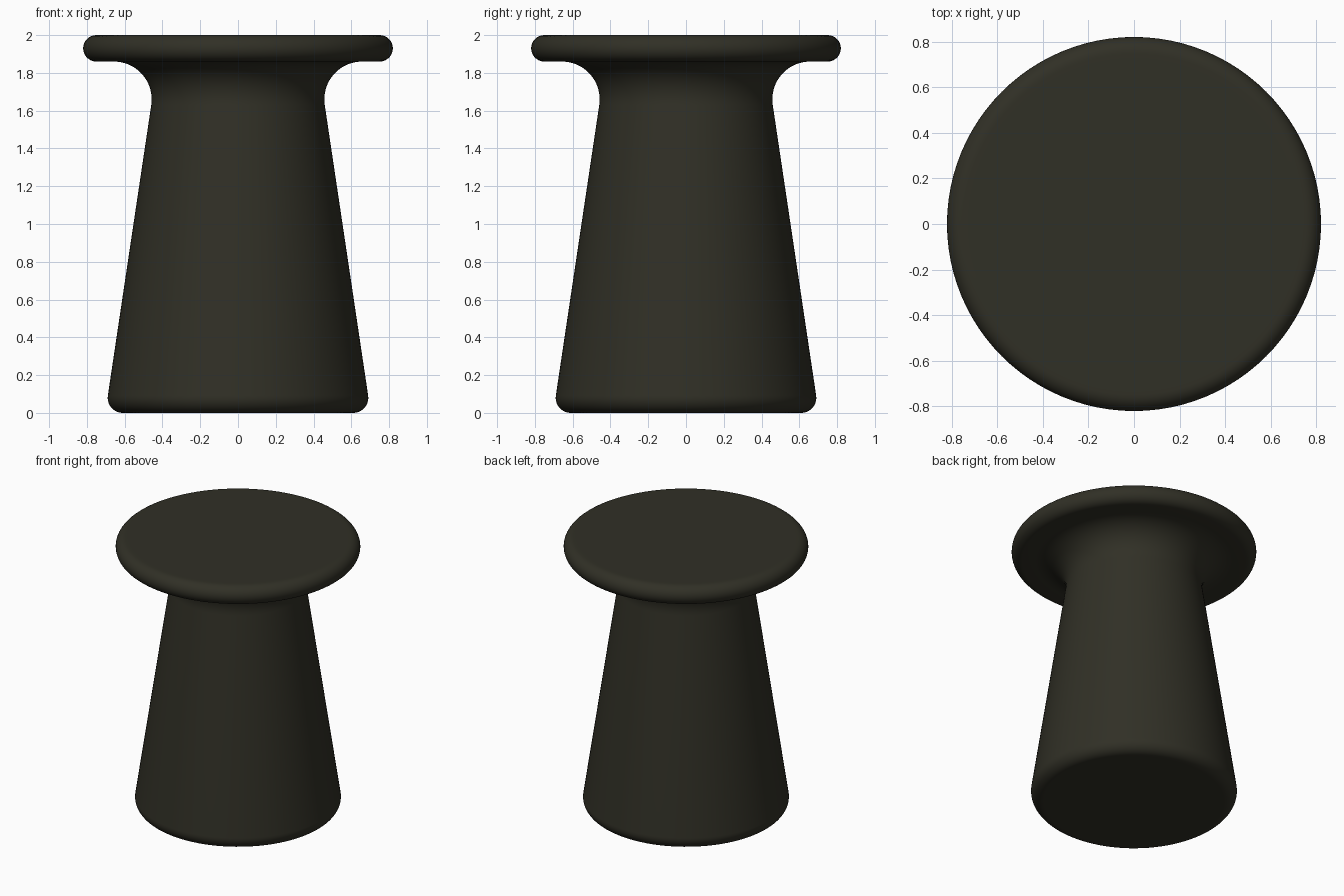
import bpy, bmesh, math

if "Cube" in bpy.data.objects:
    bpy.data.objects.remove(bpy.data.objects["Cube"])

SEGMENTS = 96


def arc(cx, cz, r, start, end, steps):
    """Points (radius, height) along an arc, angles in degrees."""
    pts = []
    for i in range(steps + 1):
        a = math.radians(start + (end - start) * i / steps)
        pts.append((cx + r * math.cos(a), cz + r * math.sin(a)))
    return pts


def lathe(name, profile, material):
    """Spin a profile round z and close both ends with flat caps."""
    bm = bmesh.new()
    rings = []
    for r, z in profile:
        rings.append([bm.verts.new((r * math.cos(2 * math.pi * i / SEGMENTS),
                                    r * math.sin(2 * math.pi * i / SEGMENTS), z))
                      for i in range(SEGMENTS)])
    for lo, hi in zip(rings, rings[1:]):
        for i in range(SEGMENTS):
            j = (i + 1) % SEGMENTS
            bm.faces.new((lo[i], lo[j], hi[j], hi[i]))
    bm.faces.new(rings[0][::-1])
    bm.faces.new(rings[-1])
    for f in bm.faces:
        f.smooth = True
    mesh = bpy.data.meshes.new(name)
    bm.to_mesh(mesh)
    bm.free()
    mesh.materials.append(material)
    obj = bpy.data.objects.new(name, mesh)
    bpy.context.collection.objects.link(obj)
    return obj


dark = bpy.data.materials.new("dark olive grey")
dark.diffuse_color = (0.030, 0.029, 0.019, 1)
dark.use_nodes = True
dark.node_tree.nodes["Principled BSDF"].inputs["Base Color"].default_value = dark.diffuse_color

SLOPE = 8.7  # lean of the tapered body, in degrees

profile = [(0.59, 0.0)]
# rounded foot edge
profile += arc(0.61, 0.08, 0.08, -90, SLOPE, 10)
# tapered body running into the concave neck under the top
profile += arc(0.657, 1.66, 0.2, 180 + SLOPE, 90, 16)
# underside and fully rounded rim of the top
profile += arc(0.75, 1.93, 0.07, -90, 90, 16)
profile += [(0.73, 2.0)]

lathe("pedestal_stool", profile, dark)
